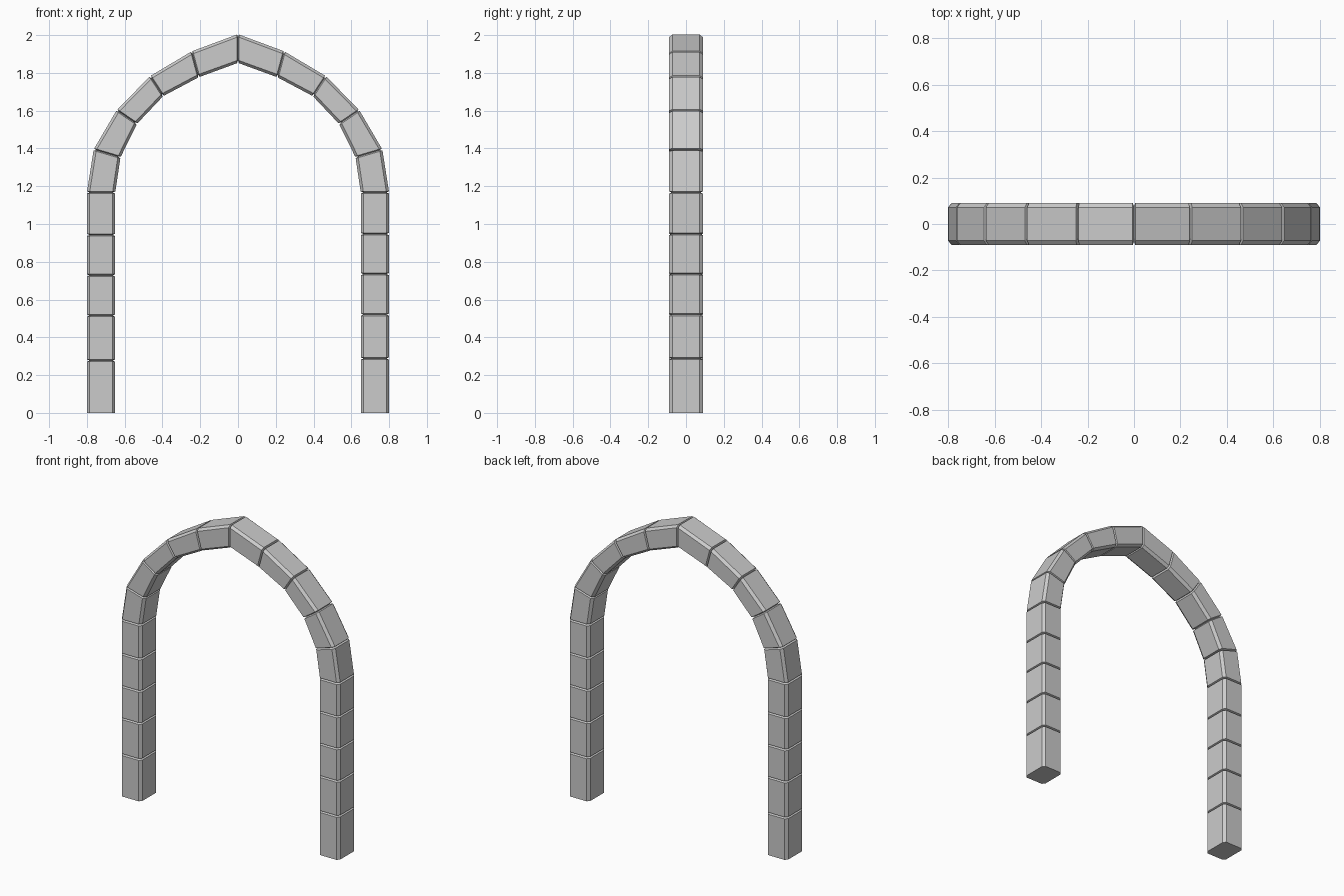
import bpy, bmesh
from mathutils import Vector

if "Cube" in bpy.data.objects:
    bpy.data.objects.remove(bpy.data.objects["Cube"])

HALF_Y = 0.09     # half depth of the stones
CH = 0.018        # chamfer on the long edges
GAP = 0.006       # half width of a joint groove
DEPTH = 0.014     # depth of a joint groove

# joints as (outer x, outer z, inner x, inner z)
arch = [(0.80, 1.167, 0.65, 1.167), (0.764, 1.395, 0.622, 1.353),
        (0.642, 1.603, 0.535, 1.53), (0.465, 1.783, 0.396, 1.677),
        (0.245, 1.914, 0.208, 1.777)]
left_heights = [0, 0.277, 0.515, 0.728, 0.942]
right_heights = [0, 0.288, 0.52, 0.735, 0.947]


def leg(heights):
    return [(0.80, z, 0.65, z) for z in heights]


def points(rows, side):
    return [(Vector((side * a, 0, b)), Vector((side * c, 0, d))) for a, b, c, d in rows]


# path over the arch from the left foot to the right foot
apex = [(Vector((0, 0, 2.005)), Vector((0, 0, 1.853)))]
path = points(leg(left_heights) + arch, -1) + apex + points(leg(right_heights) + arch, 1)[::-1]

bm = bmesh.new()


def ring(outer, inner, shrink=0.0):
    """Chamfered rectangular section between an outer and an inner point."""
    u = (outer - inner).normalized()
    o, i = outer - u * shrink, inner + u * shrink
    h = HALF_Y - shrink
    Y = Vector((0, 1, 0))
    c = CH * 0.8
    pts = [o - Y * (h - CH), o + Y * (h - CH), o - u * c + Y * h, i + u * c + Y * h,
           i + Y * (h - CH), i - Y * (h - CH), i + u * c - Y * h, o - u * c - Y * h]
    return [bm.verts.new(p) for p in pts]


def toward(p, q):
    return p + (q - p).normalized() * GAP


# full section either side of each joint, shrunken section in the groove
rings = [ring(*path[0])]
for k in range(1, len(path) - 1):
    (po, pi), (o, i), (no, ni) = path[k - 1:k + 2]
    rings.append(ring(toward(o, po), toward(i, pi)))
    rings.append(ring(o, i, DEPTH))
    rings.append(ring(toward(o, no), toward(i, ni)))
rings.append(ring(*path[-1]))

for a, b in zip(rings, rings[1:]):
    for j in range(8):
        n = (j + 1) % 8
        bm.faces.new((a[j], a[n], b[n], b[j]))
bm.faces.new(rings[0])
bm.faces.new(rings[-1])
bmesh.ops.recalc_face_normals(bm, faces=bm.faces[:])

mesh = bpy.data.meshes.new("stone_arch")
bm.to_mesh(mesh)
bm.free()
bpy.context.collection.objects.link(bpy.data.objects.new("stone_arch", mesh))
